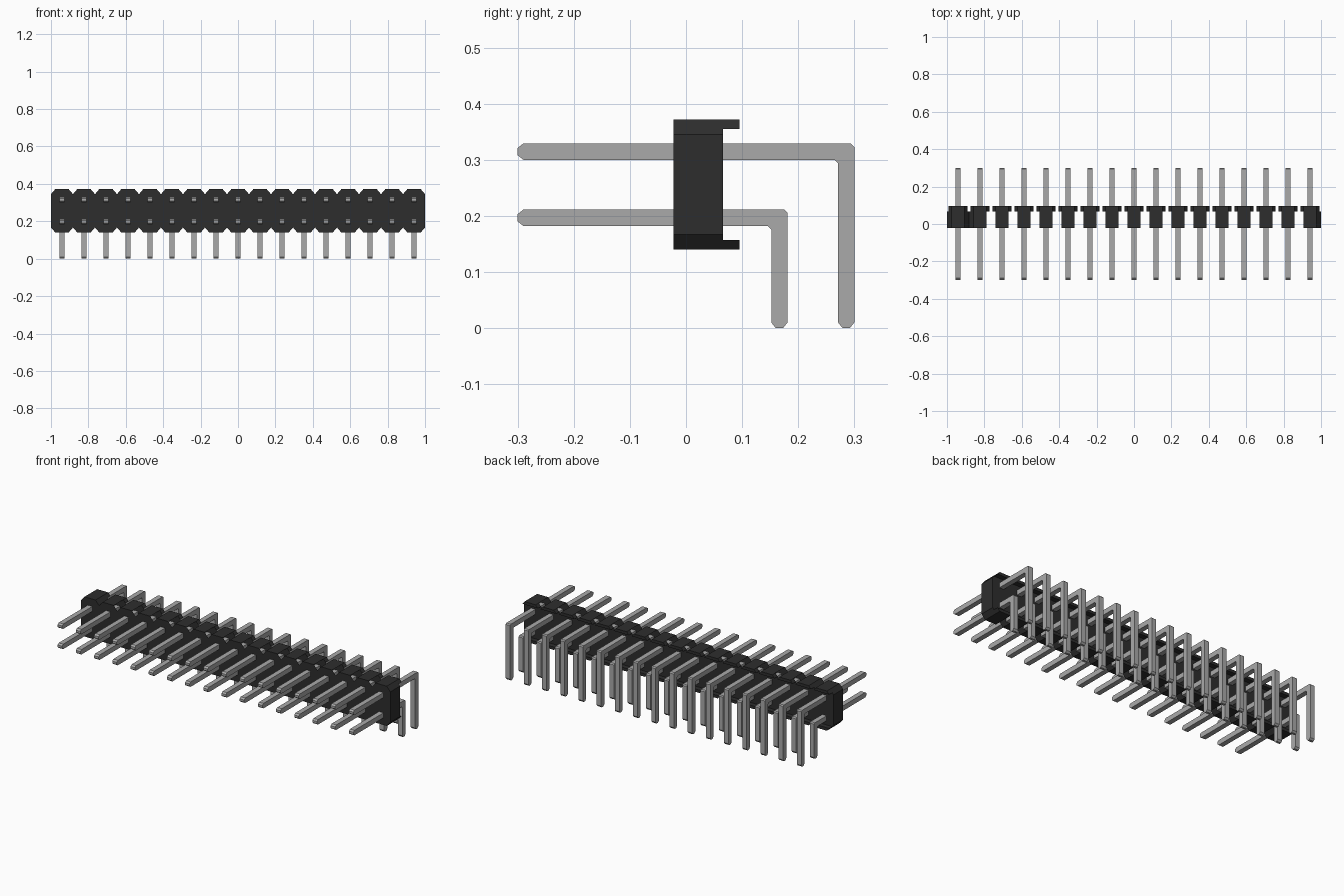
import bpy, bmesh

if "Cube" in bpy.data.objects:
    bpy.data.objects.remove(bpy.data.objects["Cube"], do_unlink=True)

COUNT = 17
PITCH = 2 / COUNT
FIRST_X = -1 + PITCH / 2


def material(name, rgb):
    m = bpy.data.materials.new(name)
    m.diffuse_color = (*rgb, 1)
    m.use_nodes = True
    m.node_tree.nodes["Principled BSDF"].inputs["Base Color"].default_value = (*rgb, 1)
    return m


black = material("black plastic", (0.027, 0.027, 0.027))
metal = material("grey metal", (0.40, 0.40, 0.40))


def finish(bm, name, mat):
    mesh = bpy.data.meshes.new(name)
    bm.to_mesh(mesh)
    bm.free()
    mesh.materials.append(mat)
    ob = bpy.data.objects.new(name, mesh)
    bpy.context.collection.objects.link(ob)
    return ob


def prism(name, points, axis, a, b, mat):
    """Closed prism of a 2D profile, extruded along x (profile y,z) or y (profile x,z)."""
    bm = bmesh.new()
    put = (lambda p, t: (t, p[0], p[1])) if axis == "x" else (lambda p, t: (p[0], t, p[1]))
    lo = [bm.verts.new(put(p, a)) for p in points]
    hi = [bm.verts.new(put(p, b)) for p in points]
    bm.faces.new(lo)
    bm.faces.new(hi[::-1])
    n = len(points)
    for i in range(n):
        j = (i + 1) % n
        bm.faces.new((lo[j], lo[i], hi[i], hi[j]))
    bmesh.ops.recalc_face_normals(bm, faces=bm.faces[:])
    return finish(bm, name, mat)


def repeat(ob):
    """Repeat a part once per cell along the strip."""
    ob.location.x = FIRST_X
    mod = ob.modifiers.new("Array", "ARRAY")
    mod.count = COUNT
    mod.use_relative_offset = False
    mod.use_constant_offset = True
    mod.constant_offset_displace = (PITCH, 0, 0)


# Housing: a row of octagonal cells, open in the notches between most cells
Y0, Y1 = -0.022, 0.066
Z0, Z1 = 0.14, 0.372
CX, CZ = 0.023, 0.027
H = PITCH / 2
octagon = [(-H + CX, Z0), (H - CX, Z0), (H, Z0 + CZ), (H, Z1 - CZ),
           (H - CX, Z1), (-H + CX, Z1), (-H, Z1 - CZ), (-H, Z0 + CZ)]
bm = bmesh.new()
for c in range(COUNT):
    x = FIRST_X + c * PITCH
    front = [bm.verts.new((x + p[0], Y0, p[1])) for p in octagon]
    back = [bm.verts.new((x + p[0], Y1, p[1])) for p in octagon]
    bm.faces.new(front)
    bm.faces.new(back[::-1])
    walls = [0, 4]                      # bottom and top
    if c == 0 or c == COUNT - 1:        # outer end wall
        walls.append(6 if c == 0 else 2)
    if c in (0, COUNT - 1):             # outer end bevels
        walls += [5, 7] if c == 0 else [1, 3]
    if c == 0:                          # the one closed notch
        walls += [1, 3]
    if c == 1:
        walls += [5, 7]
    for i in walls:
        j = (i + 1) % 8
        bm.faces.new((front[j], front[i], back[i], back[j]))
bmesh.ops.remove_doubles(bm, verts=bm.verts[:], dist=0.0001)
finish(bm, "housing", black)

# Rear lips along the top and bottom of every cell
LIP = 0.017
WIDE = H - CX + LIP * CX / CZ
for name, edge, inner in (("top_lip", Z1, Z1 - LIP), ("bottom_lip", Z0, Z0 + LIP)):
    profile = [(-H + CX, edge), (H - CX, edge), (WIDE, inner), (-WIDE, inner)]
    repeat(prism(name, profile, "y", Y1, 0.095, black))


# Right-angle pins with tapered tips and bevelled bends
def pin_row(name, z_top, y_back):
    w, t, s, k = 0.029, 0.010, 0.008, 0.006
    z_low, y_in = z_top - w, y_back - w
    profile = [(-0.3, z_low + s), (-0.3 + t, z_low), (y_in - k, z_low), (y_in, z_low - k),
               (y_in, t), (y_in + s, 0), (y_back - s, 0), (y_back, t),
               (y_back, z_top - k), (y_back - k, z_top), (-0.3 + t, z_top), (-0.3, z_top - s)]
    repeat(prism(name, profile, "x", -w / 2, w / 2, metal))


pin_row("upper_pins", 0.329, 0.30)
pin_row("lower_pins", 0.211, 0.181)
